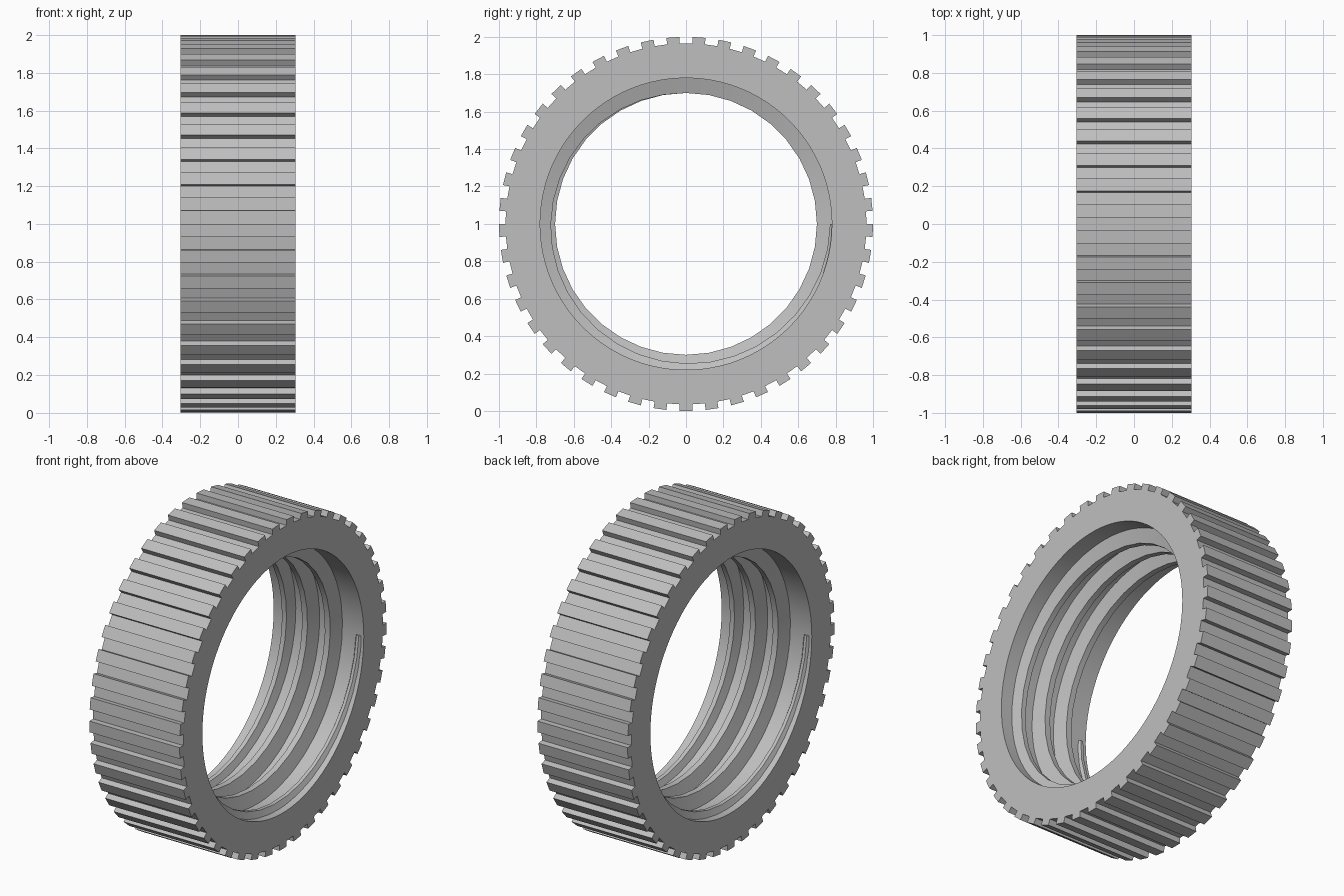
import bpy, bmesh
from math import pi, radians, cos, sin

cube = bpy.data.objects.get("Cube")
if cube:
    bpy.data.objects.remove(cube)

HALF_WIDTH = 0.305
TIP, ROOT, BORE, CREST = 1.0, 0.965, 0.78, 0.70
TEETH = 45
TURNS, PITCH, STEPS = 3.5, 0.154, 36

grey = bpy.data.materials.new("light_grey")
grey.use_nodes = True
colour = (0.52, 0.52, 0.52, 1)
grey.diffuse_color = colour
grey.node_tree.nodes["Principled BSDF"].inputs["Base Color"].default_value = colour


def point(bm, x, r, a):
    """Vertex at radius r and angle a about the ring's axis."""
    return bm.verts.new((x, r * cos(a), 1 + r * sin(a)))


def finish(bm, name):
    bmesh.ops.recalc_face_normals(bm, faces=bm.faces)
    mesh = bpy.data.meshes.new(name)
    bm.to_mesh(mesh)
    bm.free()
    obj = bpy.data.objects.new(name, mesh)
    bpy.context.collection.objects.link(obj)
    mesh.materials.append(grey)
    bpy.ops.object.select_all(action='DESELECT')
    obj.select_set(True)
    bpy.context.view_layer.objects.active = obj
    bpy.ops.object.shade_smooth_by_angle(angle=radians(25))
    return obj


# Ring body: alternating teeth and gaps, one tooth centred at the bottom
bm = bmesh.new()
count = 2 * TEETH
columns = []
for i in range(count):
    a = -pi / 2 + (i - 0.5) * 2 * pi / count
    columns.append({(r, s): point(bm, s * HALF_WIDTH, r, a)
                    for r in (BORE, ROOT, TIP) for s in (-1, 1)})
for i, a in enumerate(columns):
    b = columns[(i + 1) % count]
    tooth = i % 2 == 0
    outer = TIP if tooth else ROOT
    for r in (BORE, outer):
        bm.faces.new((a[r, -1], a[r, 1], b[r, 1], b[r, -1]))
    for s in (-1, 1):
        bm.faces.new((a[BORE, s], a[ROOT, s], b[ROOT, s], b[BORE, s]))
        if tooth:
            bm.faces.new((a[ROOT, s], a[TIP, s], b[TIP, s], b[ROOT, s]))
    # tooth flank
    bm.faces.new((a[ROOT, -1], a[TIP, -1], a[TIP, 1], a[ROOT, 1]))
finish(bm, "toothed_ring")

# Right-hand inner thread that fades out towards both ends
bm = bmesh.new()
total = int(TURNS * STEPS)
sections = []
for i in range(total + 1):
    u = i / STEPS
    x = PITCH * (TURNS / 2 - u)
    grow = min(1, 0.12 + 1.2 * min(u, TURNS - u))
    base = 0.045 * (0.4 + 0.6 * grow)
    crest = 0.4 * base
    top = BORE - (BORE - CREST) * grow
    a = -2 * pi * u
    sections.append([point(bm, x + dx, r, a) for dx, r in (
        (-base, BORE + 0.005), (-crest, top), (crest, top), (base, BORE + 0.005))])
for s, t in zip(sections, sections[1:]):
    for j in range(4):
        k = (j + 1) % 4
        bm.faces.new((s[j], s[k], t[k], t[j]))
for end in (sections[0], sections[-1]):
    bm.faces.new(end)
finish(bm, "inner_thread")
